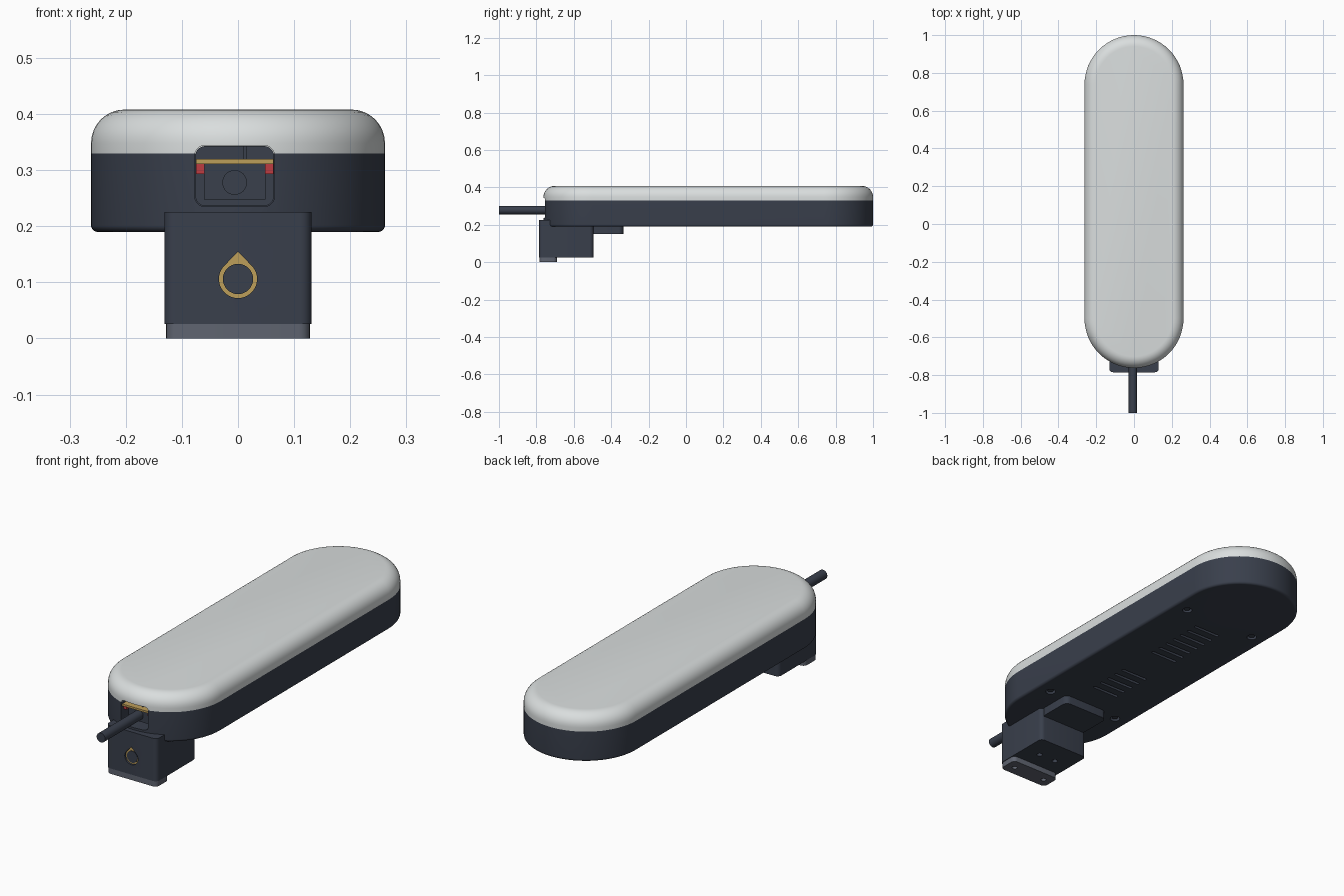
import bpy, bmesh, math

if "Cube" in bpy.data.objects:
    bpy.data.objects.remove(bpy.data.objects["Cube"])

def material(name, rgb):
    m = bpy.data.materials.new(name)
    m.diffuse_color = (*rgb, 1)
    m.use_nodes = True
    m.node_tree.nodes["Principled BSDF"].inputs["Base Color"].default_value = m.diffuse_color
    return m

DARK = material("dark slate", (0.041, 0.050, 0.072))
WHITE = material("soft white", (0.70, 0.73, 0.73))
GREY = material("mid grey", (0.114, 0.127, 0.162))
GOLD = material("brass", (0.515, 0.342, 0.102))
RED = material("red", (0.515, 0.045, 0.053))

def loft(name, rings, mat):
    """Closed skin through rings with equal point counts."""
    bm = bmesh.new()
    vs = [[bm.verts.new(p) for p in r] for r in rings]
    n = len(vs[0])
    for a, b in zip(vs, vs[1:]):
        for i in range(n):
            j = (i + 1) % n
            bm.faces.new((a[i], a[j], b[j], b[i]))
    bm.faces.new(vs[0][::-1])
    bm.faces.new(vs[-1])
    bmesh.ops.recalc_face_normals(bm, faces=bm.faces)
    me = bpy.data.meshes.new(name)
    bm.to_mesh(me)
    bm.free()
    ob = bpy.data.objects.new(name, me)
    bpy.context.collection.objects.link(ob)
    me.materials.append(mat)
    return ob

def prism(name, outline, a, b, mat, axis='z'):
    put = (lambda p, h: (p[0], p[1], h)) if axis == 'z' else (lambda p, h: (p[0], h, p[1]))
    return loft(name, [[put(p, h) for p in outline] for h in (a, b)], mat)

def arc(cx, cy, r, a0, a1, n):
    return [(cx + r * math.cos(math.radians(a0 + (a1 - a0) * i / n)),
             cy + r * math.sin(math.radians(a0 + (a1 - a0) * i / n))) for i in range(n + 1)]

def circle(cx, cy, r, n=32):
    return arc(cx, cy, r, 0, 360, n)[:-1]

def rounded(x0, x1, y0, y1, r, n=5):
    pts = []
    for cx, cy, a in ((x1 - r, y1 - r, 0), (x0 + r, y1 - r, 90),
                      (x0 + r, y0 + r, 180), (x1 - r, y0 + r, 270)):
        pts += arc(cx, cy, r, a, a + 90, n)
    return pts

def box(name, x, y, z, mat):
    return prism(name, [(x[0], y[0]), (x[1], y[0]), (x[1], y[1]), (x[0], y[1])], z[0], z[1], mat)

def cut(target, cutters):
    for c in cutters:
        m = target.modifiers.new("cut", 'BOOLEAN')
        m.operation, m.solver, m.object = 'DIFFERENCE', 'EXACT', c
        bpy.context.view_layer.objects.active = target
        bpy.ops.object.modifier_apply(modifier=m.name)

def stadium(inset, z):
    r = 0.262 - inset
    return [(x, y, z) for x, y in arc(0, 0.738, r, 0, 180, 32) + arc(0, -0.5, r, 180, 360, 32)]

def fillet(r, z, up):
    steps = [math.radians(90 * i / 8) for i in range(9)]
    return [stadium(r * (1 - math.cos(a)), z + up * r * math.sin(a)) for a in steps]

# Long rounded housing and its pale cover
housing = loft("housing", fillet(0.012, 0.202, -1)[::-1] + [stadium(0, 0.33)], DARK)
cover = loft("cover", [stadium(0, 0.33)] + fillet(0.06, 0.348, 1), WHITE)

# Cable opening at the front end
cutters = [prism("opening_cutter", rounded(-0.077, 0.065, 0.235, 0.344, 0.018), -0.9, -0.62, DARK, 'y')]
cut(housing, cutters)
cut(cover, cutters)
prism("opening_lining", rounded(-0.076, 0.064, 0.236, 0.343, 0.018), -0.64, -0.621, DARK, 'y')

# Vent slots and screw recesses underneath
under = []
for y0, count in ((-0.20, 5), (0.21, 7)):
    for i in range(count):
        y = y0 + 0.05 * i
        under.append(prism("slot_cutter", rounded(-0.07, 0.07, y - 0.007, y + 0.007, 0.0065, 3), 0.17, 0.205, DARK))
for x in (-0.19, 0.19):
    for y in (-0.36, 0.6):
        under.append(prism("screw_cutter", circle(x, y, 0.022, 20), 0.17, 0.208, DARK))
        prism("screw_head", circle(x, y, 0.014, 16), 0.196, 0.21, DARK)
cut(housing, under)
cutters += under

# Circuit board, red contacts, connector and cable in the opening
box("circuit_board", (-0.075, 0.063), (-0.745, -0.63), (0.311, 0.320), GOLD)
for x in (-0.075, 0.048):
    box("contact", (x, x + 0.015), (-0.735, -0.70), (0.293, 0.311), RED)
box("connector", (-0.061, 0.049), (-0.72, -0.63), (0.248, 0.311), DARK)
box("connector_rib", (0.010, 0.015), (-0.72, -0.63), (0.320, 0.343), DARK)
prism("cable", circle(-0.006, 0.278, 0.022), -1.0, -0.70, DARK, 'y')

# Mounting block below the front end
block = prism("mount_block", rounded(-0.131, 0.131, -0.785, -0.495, 0.02), 0.026, 0.225, DARK)
drop = arc(0, 0.106, 0.034, 143, 397, 30) + [(0, 0.155)]
drop_cutter = prism("drop_cutter", drop, -0.82, -0.77, DARK, 'y')
block_holes = [prism("block_hole_cutter", circle(x, -0.61, 0.013, 20), 0.0, 0.05, DARK) for x in (-0.045, 0.045)]
cut(block, [drop_cutter] + block_holes)
prism("drop_inlay", drop, -0.776, -0.768, GOLD, 'y')
prism("drop_centre", circle(0, 0.106, 0.027), -0.779, -0.77, DARK, 'y')

# Pale foot strip with two screw holes
foot = prism("foot_strip", rounded(-0.128, 0.128, -0.783, -0.69, 0.02), 0.0, 0.027, GREY)
foot_holes = [prism("foot_hole_cutter", circle(x, -0.737, 0.012, 20), -0.02, 0.015, GREY) for x in (-0.085, 0.085)]
cut(foot, foot_holes)
cutters += [drop_cutter] + block_holes + foot_holes

# Shallow pad behind the block
prism("rear_pad", rounded(-0.118, 0.118, -0.51, -0.335, 0.025), 0.15, 0.195, DARK)

for c in cutters:
    bpy.data.objects.remove(c)
bpy.ops.object.select_all(action='DESELECT')
for ob in bpy.context.scene.objects:
    ob.select_set(True)
bpy.context.view_layer.objects.active = housing
bpy.ops.object.shade_smooth_by_angle(angle=math.radians(35))
